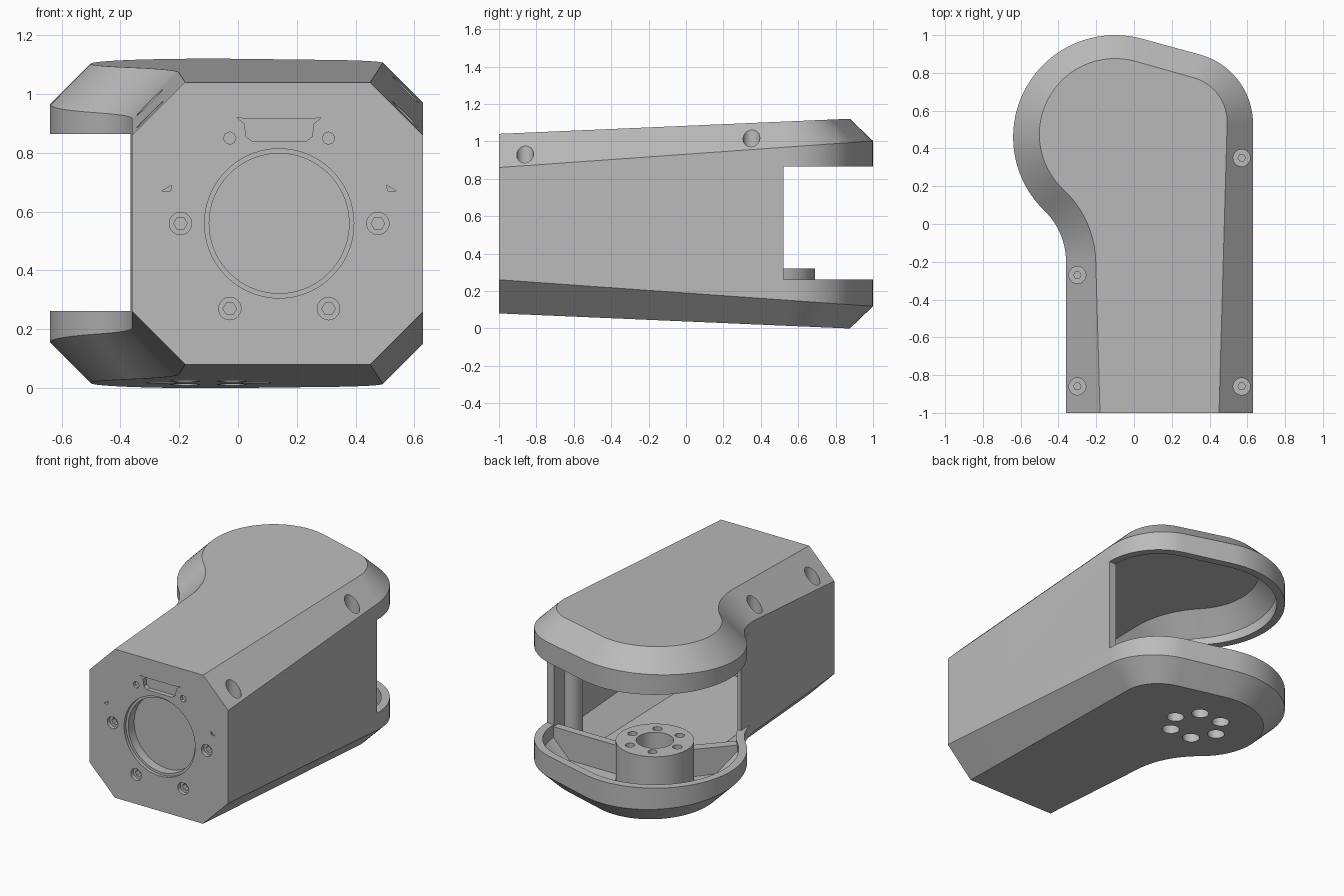
import bpy, bmesh
from math import sin, cos, radians, pi, atan2, hypot
from mathutils import Vector

cube = bpy.data.objects.get("Cube")
if cube:
    bpy.data.objects.remove(cube, do_unlink=True)

grey = bpy.data.materials.new("light grey plastic")
grey.use_nodes = True
grey.diffuse_color = (0.5, 0.5, 0.5, 1)
grey.node_tree.nodes["Principled BSDF"].inputs["Base Color"].default_value = (0.5, 0.5, 0.5, 1)


# Helpers
def finish(bm, name):
    bmesh.ops.recalc_face_normals(bm, faces=bm.faces)
    mesh = bpy.data.meshes.new(name)
    bm.to_mesh(mesh)
    bm.free()
    mesh.materials.append(grey)
    obj = bpy.data.objects.new(name, mesh)
    bpy.context.collection.objects.link(obj)
    return obj


def loft(rings, name):
    bm = bmesh.new()
    loops = [[bm.verts.new(p) for p in ring] for ring in rings]
    n = len(loops[0])
    for a, b in zip(loops, loops[1:]):
        for i in range(n):
            j = (i + 1) % n
            bm.faces.new((a[i], a[j], b[j], b[i]))
    bm.faces.new(loops[0])
    bm.faces.new(loops[-1])
    return finish(bm, name)


def rod(x, y, z0, z1, r, sides=32, name="rod"):
    """Vertical cylinder."""
    ring = [(x + r * cos(2 * pi * i / sides), y + r * sin(2 * pi * i / sides)) for i in range(sides)]
    return loft([[(a, b, z) for a, b in ring] for z in (z0, z1)], name)


def front_prism(points, depth):
    """Profile in x and z, sunk into the front face."""
    return loft([[(x, y, z) for x, z in points] for y in (-1.1, -1 + depth)], "front_cutter")


def front_hole(x, z, r, depth, sides=32):
    return front_prism([(x + r * cos(2 * pi * i / sides), z + r * sin(2 * pi * i / sides))
                        for i in range(sides)], depth)


def wall(a, b, width, z0, z1):
    """Upright slab between two plan points."""
    a, b = Vector(a), Vector(b)
    d = (b - a).normalized()
    s = Vector((-d.y, d.x)) * width / 2
    return loft([[(p.x, p.y, z) for p in (a + s, b + s, b - s, a - s)] for z in (z0, z1)], "wall")


def combine(target, tool, operation="DIFFERENCE"):
    mod = target.modifiers.new("bool", "BOOLEAN")
    mod.operation = operation
    mod.solver = "EXACT"
    mod.object = tool
    bpy.context.view_layer.objects.active = target
    bpy.ops.object.modifier_apply(modifier=mod.name)
    bpy.data.objects.remove(tool, do_unlink=True)


# Plan outline: (x, y, outward normal)
def outline(front):
    pts = [(0.63, front, 1, 0)]

    def arc(cx, cy, r, a0, a1, n, sign=1):
        for i in range(n + 1):
            a = radians(a0 + (a1 - a0) * i / n)
            pts.append((cx + r * cos(a), cy + r * sin(a), sign * cos(a), sign * sin(a)))

    arc(0.25, 0.53, 0.38, 0, 74.8, 16)
    arc(-0.1, 0.46, 0.54, 74.8, 226, 36)
    arc(-0.738, -0.2, 0.378, 43, 0, 12, -1)
    pts.append((-0.36, front, -1, 0))
    return pts


MID = 0.56


def half_height(y):
    return 0.48 + 0.043 * (y + 1)


def chamfer(y):
    return 0.18 - 0.028 * (y + 1)


def tapered_body(inset, front, name):
    side, cap = [], []
    for x, y, nx, ny in outline(front):
        px, py = x - nx * inset, y - ny * inset
        c = chamfer(y) * (0.85 if inset else 1)
        qx, qy = px - nx * c, py - ny * c
        side.append((px, py, half_height(py) - inset - c))
        cap.append((qx, qy, half_height(qy) - inset))
    rings = [(cap, -1), (side, -1), (side, 1), (cap, 1)]
    return loft([[(x, y, MID + s * h) for x, y, h in ring] for ring, s in rings], name)


# Hollow housing, with ribs and screw columns left standing in the cavity
body = tapered_body(0, -1, "housing")
cavity = tapered_body(0.05, -0.88, "cavity")
screws = [(0.57, 0.35), (0.57, -0.86), (-0.3, -0.27), (-0.3, -0.86)]
for x, y in screws:
    combine(cavity, rod(x, y, -0.1, 1.3, 0.065))
combine(cavity, wall((-0.1, 0.5), (0.8, 0.5), 0.05, -0.1, 0.25))
combine(cavity, wall((-0.1, 0.46), (-0.6, -0.1), 0.06, -0.1, 0.25))
combine(body, cavity)

# Open mouth between the upper and lower shells
LOW, HIGH = 0.262, 0.865
combine(body, wall((-1, 1.02), (1, 1.02), 1.0, LOW, HIGH))
combine(body, wall((-0.5, -0.04), (-0.5, 0.9), 1.0, LOW, HIGH))
combine(body, wall((-0.665, -0.5), (-0.665, 0.9), 0.6, LOW, HIGH))

# Joint hub with centre bore and six counterbored bolt holes
HX, HY = -0.1, 0.46
combine(body, rod(HX, HY, 0.04, 0.32, 0.23, 64), "UNION")
combine(body, rod(HX, HY, 0.12, 0.5, 0.11, 48))
for i in range(6):
    x, y = HX + 0.16 * cos(i * pi / 3), HY + 0.16 * sin(i * pi / 3)
    combine(body, rod(x, y, -0.1, 0.5, 0.028, 24))
    combine(body, rod(x, y, -0.1, 0.12, 0.052, 24))

# Screw pockets along the upper chamfers
for x, y in screws:
    floor = MID + half_height(y) - chamfer(y) - 0.02
    combine(body, rod(x, y, floor, 1.3, 0.045))
    combine(body, rod(x, y, floor - 0.03, 1.3, 0.02, 6))

# Round stepped recess in the front face
combine(body, front_hole(0.14, MID, 0.254, 0.02, 72))
combine(body, front_hole(0.14, MID, 0.238, 0.08, 72))

# Front screws, small pins and latch recess
for s in (-1, 1):
    for dx, z in ((0.336, 0.56), (0.168, 0.27)):
        combine(body, front_hole(0.14 + s * dx, z, 0.038, 0.025))
        combine(body, front_hole(0.14 + s * dx, z, 0.023, 0.06, 6))
    combine(body, front_hole(0.14 + s * 0.168, 0.85, 0.021, 0.02, 8))
    combine(body, front_prism([(0.14 + s * dx, z) for dx, z in
                               ((0.365, 0.69), (0.4, 0.67), (0.37, 0.67))], 0.02))
half = [(0.09, 0.838), (0.112, 0.855), (0.118, 0.9), (0.145, 0.921), (0.11, 0.915)]
latch = half + [(-x, z) for x, z in reversed(half)]
combine(body, front_prism([(0.14 + x, z) for x, z in latch], 0.03))

# Smooth curved faces, keep the chamfer edges crisp
bpy.ops.object.select_all(action="DESELECT")
body.select_set(True)
bpy.context.view_layer.objects.active = body
bpy.ops.object.shade_smooth_by_angle(angle=radians(30))
